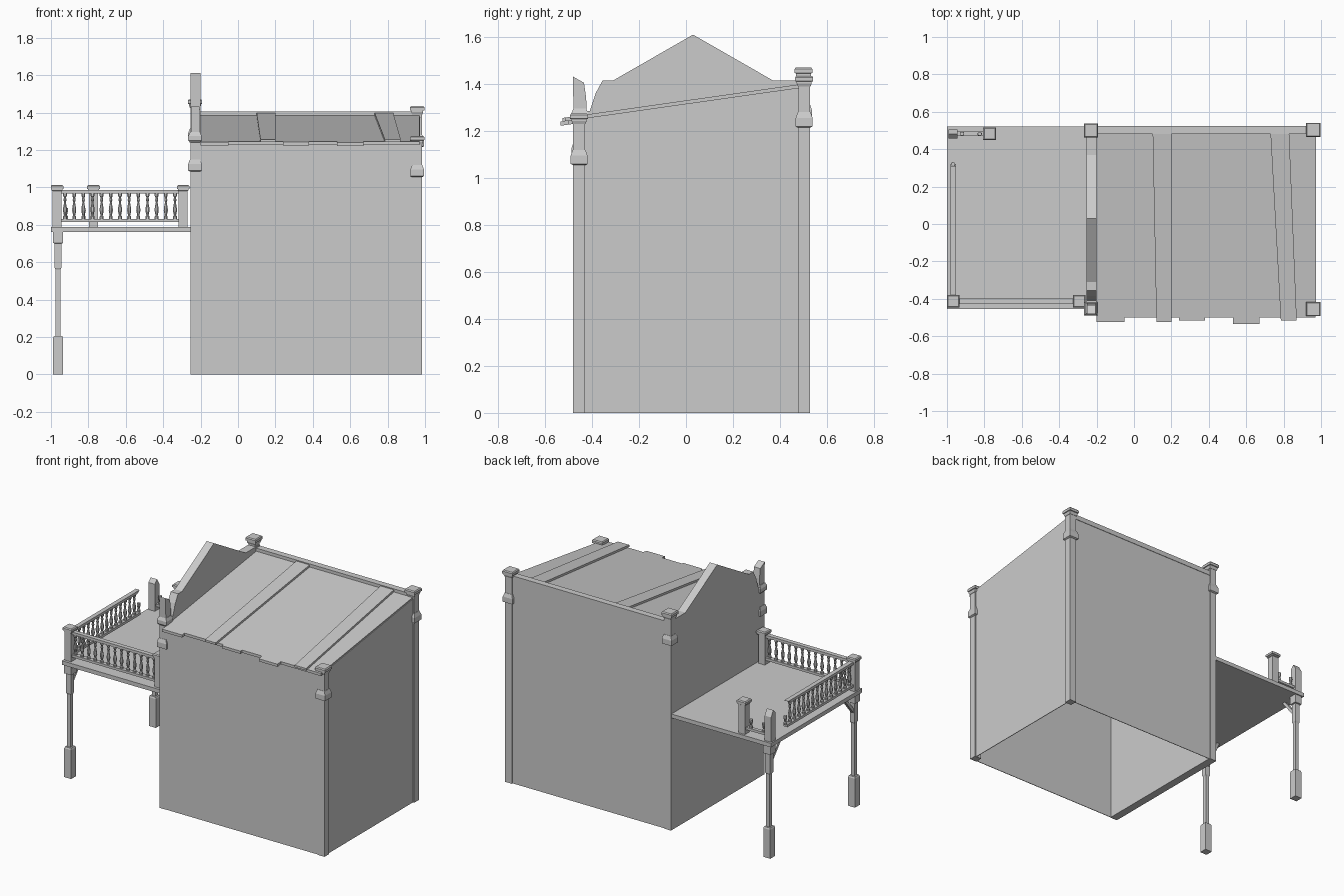
import bpy, bmesh, math
from mathutils import Vector

if "Cube" in bpy.data.objects:
    bpy.data.objects.remove(bpy.data.objects["Cube"])

stone = bpy.data.materials.new("pale_grey")
stone.use_nodes = True
GREY = (0.6, 0.6, 0.6, 1)
stone.diffuse_color = GREY
stone.node_tree.nodes["Principled BSDF"].inputs["Base Color"].default_value = GREY


def finish(name, bm):
    bmesh.ops.recalc_face_normals(bm, faces=bm.faces)
    mesh = bpy.data.meshes.new(name)
    bm.to_mesh(mesh)
    bm.free()
    mesh.materials.append(stone)
    obj = bpy.data.objects.new(name, mesh)
    bpy.context.collection.objects.link(obj)
    return obj


def add_prism(bm, outline, offset):
    """Extrude a planar outline of 3D points along an offset."""
    face = bm.faces.new([bm.verts.new(p) for p in outline])
    new = bmesh.ops.extrude_face_region(bm, geom=[face])["geom"]
    # extrude keeps the source face, so the solid is closed
    bmesh.ops.translate(bm, vec=offset, verts=[v for v in new if isinstance(v, bmesh.types.BMVert)])
    if face.is_valid and len([f for f in bm.faces if set(f.verts) == set(face.verts)]) == 0:
        bm.faces.new(face.verts)


def add_box(bm, x0, x1, y0, y1, z0, z1):
    add_prism(bm, [(x0, y0, z0), (x1, y0, z0), (x1, y1, z0), (x0, y1, z0)], (0, 0, z1 - z0))


def box(name, *dims):
    bm = bmesh.new()
    add_box(bm, *dims)
    return finish(name, bm)


def side_prism(name, points, x0, x1):
    """Outline in (y, z), extruded along x."""
    bm = bmesh.new()
    add_prism(bm, [(x0, y, z) for y, z in points], (x1 - x0, 0, 0))
    return finish(name, bm)


def add_lathe(bm, x, y, profile, sides, turn=0.0):
    """Stack rings of (radius, z) around a vertical axis."""
    rings = []
    for r, z in profile:
        angles = [turn + 2 * math.pi * i / sides for i in range(sides)]
        rings.append([bm.verts.new((x + r * math.cos(a), y + r * math.sin(a), z)) for a in angles])
    for low, high in zip(rings, rings[1:]):
        for i in range(sides):
            j = (i + 1) % sides
            bm.faces.new((low[i], low[j], high[j], high[i]))
    bm.faces.new(rings[0][::-1])
    bm.faces.new(rings[-1])


def square_stack(name, x, y, profile):
    """Square pillar from (half width, z) steps."""
    bm = bmesh.new()
    add_lathe(bm, x, y, [(h * math.sqrt(2), z) for h, z in profile], 4, math.pi / 4)
    return finish(name, bm)


# House shell, open underneath
FRONT, BACK, LEFT, RIGHT = -0.475, 0.52, -0.255, 0.98
T = 0.004


def roof_z(y):
    return 1.245 + 0.142 * (y + 0.5)


box("front_wall", LEFT, RIGHT - 0.02, FRONT, FRONT + T, 0, roof_z(FRONT) - 0.01)
box("back_wall", LEFT, RIGHT - 0.02, BACK - T, BACK, 0, 1.38)
side_prism("right_wall", [(FRONT, 0), (BACK, 0), (BACK, roof_z(BACK) - 0.008),
                          (FRONT, roof_z(FRONT) - 0.008)], RIGHT - 0.01, RIGHT - 0.01 + T)
side_prism("left_gable_wall", [(FRONT, 0), (BACK, 0), (BACK, 1.415), (0.37, 1.415), (0.03, 1.61),
                               (-0.31, 1.415), (-0.355, 1.415), (-0.385, 1.36), (-0.41, 1.285),
                               (FRONT, 1.285)], LEFT, -0.2)
box("back_parapet", -0.2, 0.96, 0.48, BACK + 0.003, 1.372, 1.405)

# Corner posts with collar and cap


def corner_post(name, x, y, top, capped=True):
    h = 0.025
    c = top - 0.19
    square_stack(name + "_post", x, y, [(h, 0), (h, top)])
    square_stack(name + "_collar", x, y, [(0.027, c - 0.005), (0.036, c), (0.036, c + 0.035), (0.027, c + 0.06)])
    if capped:
        square_stack(name + "_cap", x, y, [(0.027, top - 0.02), (0.032, top - 0.008), (0.032, top),
                                           (0.038, top + 0.002), (0.038, top + 0.018), (0.033, top + 0.025)])


corner_post("front_right", 0.958, -0.455, 1.25)
corner_post("back_right", 0.958, 0.503, 1.41)
corner_post("back_left", -0.23, 0.5, 1.445)
corner_post("front_left", -0.23, -0.452, 1.28, False)
square_stack("broken_post_collar", -0.23, -0.452, [(0.027, 1.24), (0.036, 1.25), (0.036, 1.275), (0.027, 1.295)])
side_prism("broken_post_shard", [(-0.478, 1.27), (-0.422, 1.27), (-0.425, 1.34), (-0.434, 1.405),
                                 (-0.482, 1.432)], LEFT + 0.003, -0.205)

# Sloped roof with an uneven eave of boards


def roof_board(name, back, front, y0, lift, thick):
    y1 = 0.48
    bm = bmesh.new()
    outline = [(front[0], y0), (front[1], y0), (back[1], y1), (back[0], y1)]
    add_prism(bm, [(x, y, roof_z(y) + lift - thick) for x, y in outline], (0, 0, thick))
    return finish(name, bm)


edges = [-0.2, -0.05, 0.24, 0.38, 0.53, 0.67, 0.97]
eaves = [-0.525, -0.5, -0.515, -0.5, -0.535, -0.5]
for i, eave in enumerate(eaves):
    span = (edges[i], edges[i + 1])
    roof_board("roof_board_%d" % (i + 1), span, span, eave, 0, 0.018)
roof_board("roof_batten_left", (0.10, 0.20), (0.12, 0.20), -0.525, 0.014, 0.014)
roof_board("roof_batten_right", (0.73, 0.83), (0.785, 0.87), -0.515, 0.014, 0.014)

# Balcony deck
box("balcony_deck", -1.0, LEFT, -0.455, 0.52, 0.76, 0.787)

# Two stepped legs with braces running along the deck edge
LEG_X = -0.962
for label, y, way in (("front", -0.42, 1), ("back", 0.485, -1)):
    square_stack(label + "_leg", LEG_X, y, [(0.026, 0), (0.026, 0.195), (0.022, 0.205), (0.013, 0.206),
                                            (0.013, 0.56), (0.018, 0.57), (0.018, 0.7), (0.027, 0.702),
                                            (0.027, 0.762)])
    side_prism(label + "_leg_brace", [(y + way * a, z) for a, z in
                                      ((0.015, 0.63), (0.015, 0.66), (0.1, 0.762), (0.125, 0.762))],
               LEG_X - 0.011, LEG_X + 0.011)

# Newel posts
NEWEL = [(0.024, 0.785), (0.024, 0.98), (0.029, 0.983), (0.029, 0.99), (0.034, 0.992), (0.034, 1.006), (0.028, 1.012)]
RAIL_X, FRONT_Y, BACK_Y = -0.967, -0.413, 0.482
for label, x, y in (("front_outer", RAIL_X, FRONT_Y), ("front_inner", -0.293, FRONT_Y), ("back_inner", -0.772, BACK_Y)):
    square_stack(label + "_newel", x, y, NEWEL)
side_prism("broken_newel", [(0.458, 0.785), (0.506, 0.785), (0.506, 0.955), (0.482, 0.995), (0.458, 0.97)],
           RAIL_X - 0.024, RAIL_X + 0.024)

# Railings
RAIL_W = 0.015
TOP, LOW = (0.968, 0.986), (0.815, 0.832)
box("front_top_rail", RAIL_X, -0.293, FRONT_Y - RAIL_W, FRONT_Y + RAIL_W, *TOP)
box("front_bottom_rail", RAIL_X, -0.293, FRONT_Y - RAIL_W, FRONT_Y + RAIL_W, *LOW)
side_prism("side_top_rail", [(FRONT_Y, TOP[0]), (0.28, TOP[0]), (0.31, TOP[1]), (FRONT_Y, TOP[1])],
           RAIL_X - RAIL_W, RAIL_X + RAIL_W)
box("side_bottom_rail", RAIL_X - RAIL_W, RAIL_X + RAIL_W, FRONT_Y, 0.32, *LOW)
box("back_bottom_rail", RAIL_X, -0.772, BACK_Y - 0.012, BACK_Y + 0.012, *LOW)

# Turned balusters
BALUSTER = [(0.011, 0.83), (0.011, 0.845), (0.006, 0.85), (0.012, 0.875), (0.011, 0.89), (0.005, 0.92),
            (0.009, 0.932), (0.006, 0.945), (0.011, 0.955), (0.011, 0.97)]


def balusters(name, places, profile):
    bm = bmesh.new()
    for x, y in places:
        add_lathe(bm, x, y, profile, 8, math.pi / 8)
    finish(name, bm)


balusters("front_balusters", [(-0.925 + 0.049 * i, FRONT_Y) for i in range(13)], BALUSTER)
balusters("side_balusters", [(RAIL_X, -0.365 + 0.049 * i) for i in range(14)], BALUSTER)
balusters("broken_balusters", [(RAIL_X, 0.32), (-0.825, BACK_Y), (-0.92, BACK_Y)], BALUSTER[:5])
